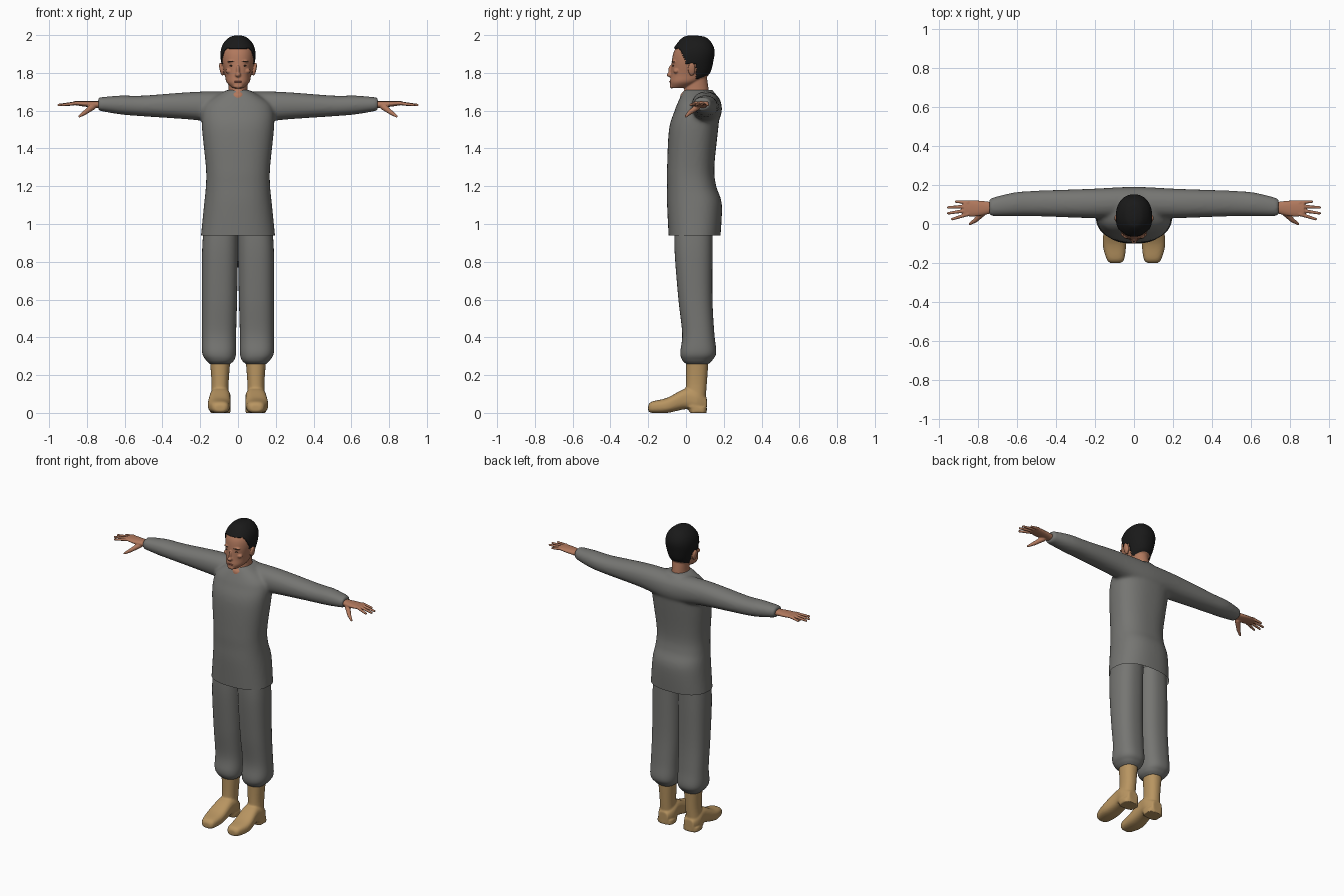
import bpy, bmesh, math
from mathutils import Matrix, Vector

if "Cube" in bpy.data.objects:
    bpy.data.objects.remove(bpy.data.objects["Cube"], do_unlink=True)


def material(name, *rgb):
    mat = bpy.data.materials.new(name)
    mat.use_nodes = True
    mat.diffuse_color = (*rgb, 1)
    shader = mat.node_tree.nodes["Principled BSDF"]
    shader.inputs["Base Color"].default_value = (*rgb, 1)
    shader.inputs["Roughness"].default_value = .8
    return mat


GREY = material("grey cloth", .18, .18, .17)
TAN = material("tan leather", .48, .3, .12)
SKIN = material("skin", .44, .19, .11)
BLACK = material("black hair", .01, .01, .01)
LIP = material("lips", .3, .1, .07)
DARK = material("dark brown", .05, .03, .02)


def catmull(before, start, end, after, t):
    """Smooth value between start and end."""
    slope_in, slope_out = (end - before) / 2, (after - start) / 2
    ease = t * t * (3 - 2 * t)
    return (start + (end - start) * ease
            + slope_in * t * (1 - t) ** 2 - slope_out * t * t * (1 - t))


def superround(value, roundness):
    return math.copysign(abs(value) ** (2 / roundness), value)


def loft(bm, rings, axis="Z", roundness=2.2, sides=48, steps=6, grow=0):
    """Smooth skin over rings (position, low, high, low, high) along an axis."""
    dense = []
    padded = [rings[0], *rings, rings[-1]]
    for group in zip(padded, padded[1:], padded[2:], padded[3:]):
        for step in range(steps):
            dense.append([catmull(*values, step / steps) for values in zip(*group)])
    dense.append(rings[-1])
    loops = []
    for pos, low_a, high_a, low_b, high_b in dense:
        loop = []
        for side in range(sides):
            angle = math.tau * side / sides
            a = superround(math.cos(angle), roundness) * ((high_a - low_a) / 2 + grow)
            b = superround(math.sin(angle), roundness) * ((high_b - low_b) / 2 + grow)
            a += (low_a + high_a) / 2
            b += (low_b + high_b) / 2
            place = {"X": (pos, a, b), "Y": (a, pos, b), "Z": (a, b, pos)}
            loop.append(bm.verts.new(place[axis]))
        loops.append(loop)
    for lower, upper in zip(loops, loops[1:]):
        for side in range(sides):
            bm.faces.new((lower[side - 1], lower[side], upper[side], upper[side - 1]))
    bm.faces.new(loops[0])
    bm.faces.new(loops[-1])
    bmesh.ops.recalc_face_normals(bm, faces=bm.faces)


def symmetric(rings):
    """Expand (position, half width, front, back) to full rings."""
    return [(pos, -width, width, front, back) for pos, width, front, back in rings]


def blob(bm, center, size, tilt=0):
    matrix = (Matrix.Translation(center) @ Matrix.Rotation(tilt, 4, "Y")
              @ Matrix.Diagonal((*size, 1)))
    bmesh.ops.create_uvsphere(bm, u_segments=20, v_segments=12, radius=1, matrix=matrix)


def limb(bm, start, end, start_radius, end_radius):
    """Tapered rod with round ends."""
    start, end = Vector(start), Vector(end)
    span = end - start
    turn = span.to_track_quat("Z", "Y").to_matrix().to_4x4()
    bmesh.ops.create_cone(bm, cap_ends=True, segments=16, radius1=start_radius,
                          radius2=end_radius, depth=span.length,
                          matrix=Matrix.Translation((start + end) / 2) @ turn)
    blob(bm, start, [start_radius] * 3)
    blob(bm, end, [end_radius] * 3)


def make(name, bm, mat, voxel=0, soften=0, mirror=False):
    """Turn a bmesh into an object, optionally fused, softened and mirrored."""
    mesh = bpy.data.meshes.new(name)
    bm.to_mesh(mesh)
    bm.free()
    mesh.materials.append(mat)
    part = bpy.data.objects.new(name, mesh)
    bpy.context.scene.collection.objects.link(part)
    if voxel:
        fuse = part.modifiers.new("fuse", "REMESH")
        fuse.mode, fuse.voxel_size = "VOXEL", voxel
        part.modifiers.new("soften", "SMOOTH").iterations = soften
    if mirror:
        part.modifiers.new("other side", "MIRROR").use_mirror_merge = False
    depsgraph = bpy.context.evaluated_depsgraph_get()
    baked = bpy.data.meshes.new_from_object(part.evaluated_get(depsgraph))
    part.modifiers.clear()
    part.data = baked
    baked.materials.clear()
    baked.materials.append(mat)
    baked.shade_smooth()
    return part


# Shirt: torso and both sleeves fused, then cut open at the hem
bm = bmesh.new()
loft(bm, symmetric([(.9, .2, -.09, .18), (1.1, .18, -.1, .19), (1.2, .17, -.1, .16),
                    (1.3, .17, -.1, .15), (1.5, .19, -.09, .17), (1.6, .19, -.06, .18),
                    (1.65, .16, -.04, .18), (1.71, .06, -.01, .14)]), roundness=2.4)
sleeve = [(.22, .03, .18, 1.55, 1.7), (.5, .04, .17, 1.57, 1.68),
          (.62, .04, .16, 1.58, 1.68), (.74, .04, .13, 1.6, 1.67)]
middle = (0, .03, .19, 1.52, 1.7)
other_sleeve = [(-pos, *bounds) for pos, *bounds in reversed(sleeve)]
loft(bm, [*other_sleeve, middle, *sleeve], axis="X")
shirt = make("shirt", bm, GREY, voxel=.01, soften=6)
bm = bmesh.new()
bm.from_mesh(shirt.data)
bmesh.ops.bisect_plane(bm, geom=bm.verts[:] + bm.edges[:] + bm.faces[:],
                       plane_co=(0, 0, .94), plane_no=(0, 0, 1), clear_inner=True)
bm.to_mesh(shirt.data)
bm.free()

# Trousers with gathered cuffs
bm = bmesh.new()
loft(bm, [(.26, .04, .15, 0, .12), (.28, .02, .17, -.02, .14), (.32, .01, .19, -.03, .16),
          (.42, .01, .19, -.02, .15), (.6, .005, .19, -.04, .14),
          (.85, 0, .19, -.06, .14), (1, 0, .18, -.06, .14)], roundness=2.4)
make("trouser_legs", bm, GREY, mirror=True)

# Boots: shaft, foot and heel block fused
bm = bmesh.new()
loft(bm, [(.03, .05, .15, -.01, .1), (.15, .05, .14, 0, .11), (.29, .04, .15, 0, .12)])
loft(bm, [(-.2, .07, .12, .01, .04), (-.18, .05, .14, 0, .06), (-.1, .04, .16, 0, .08),
          (0, .04, .15, .02, .13), (.06, .04, .15, .01, .12), (.11, .06, .13, .01, .08)],
     axis="Y", roundness=2.7)
loft(bm, [(0, .04, .15, .02, .11), (.03, .04, .15, .01, .11)], roundness=3)
make("boots", bm, TAN, voxel=.006, soften=3, mirror=True)

# Hands: palm, four fanned fingers and a thumb
bm = bmesh.new()
loft(bm, [(.71, .06, .11, 1.61, 1.65), (.8, .04, .12, 1.62, 1.65),
          (.87, .04, .12, 1.63, 1.65)], axis="X")
for finger, tip in enumerate((.93, .95, .95, .91)):
    offset = finger - 1.5
    limb(bm, (.85, .08 + offset * .02, 1.64), (tip, .07 + offset * .03, 1.63), .01, .007)
knuckle = (.81, .02, 1.59)
limb(bm, (.77, .06, 1.62), knuckle, .017, .012)
limb(bm, knuckle, (.84, 0, 1.57), .012, .007)
make("hands", bm, SKIN, voxel=.004, soften=2, mirror=True)

# Head with neck, nose, chin, ears, brow ridges and cheeks
skull = symmetric([(1.72, .03, -.08, 0), (1.75, .06, -.085, .07), (1.79, .07, -.08, .12),
                   (1.86, .085, -.075, .14), (1.91, .085, -.065, .145),
                   (1.95, .07, -.04, .13), (1.98, .04, -.01, .1), (1.99, .01, .02, .05)])
bm = bmesh.new()
loft(bm, skull)
loft(bm, symmetric([(1.62, .05, -.03, .1), (1.68, .06, -.03, .12), (1.71, .05, -.01, .12),
                    (1.78, .05, 0, .11)]), roundness=2)
blob(bm, (0, -.084, 1.79), (.015, .018, .013))
blob(bm, (0, -.077, 1.81), (.01, .017, .034))
blob(bm, (0, -.076, 1.73), (.024, .01, .013))
for side in (-1, 1):
    blob(bm, (side * .088, .03, 1.82), (.01, .02, .036), side * .2)
    blob(bm, (side * .032, -.062, 1.86), (.026, .013, .007))
    blob(bm, (side * .045, -.052, 1.81), (.022, .015, .014))
make("head", bm, SKIN, voxel=.004, soften=3)

# Mouth, eyes and brows
bm = bmesh.new()
blob(bm, (0, -.082, 1.753), (.022, .007, .005))
make("lips", bm, LIP)
bm = bmesh.new()
for side in (-1, 1):
    blob(bm, (side * .032, -.066, 1.838), (.012, .006, .004))
    blob(bm, (side * .034, -.07, 1.86), (.018, .006, .003), -side * .08)
make("eyes_and_brows", bm, DARK)


# Hair: skull shell trimmed along the forehead, temples and nape
def below_hairline(face):
    center = face.calc_center_median()
    if center.y < 0:
        limit = min(1.93, 1.86 - center.y * 2)
    else:
        limit = 1.85 if center.y < .055 else 1.77
    return center.z < limit


bm = bmesh.new()
loft(bm, skull, sides=96, steps=10, grow=.006)
bmesh.ops.translate(bm, verts=bm.verts, vec=(0, 0, .008))
bmesh.ops.delete(bm, geom=list(filter(below_hairline, bm.faces)), context="FACES")
hair = make("hair", bm, BLACK)
hair.modifiers.new("thickness", "SOLIDIFY").thickness = .007
